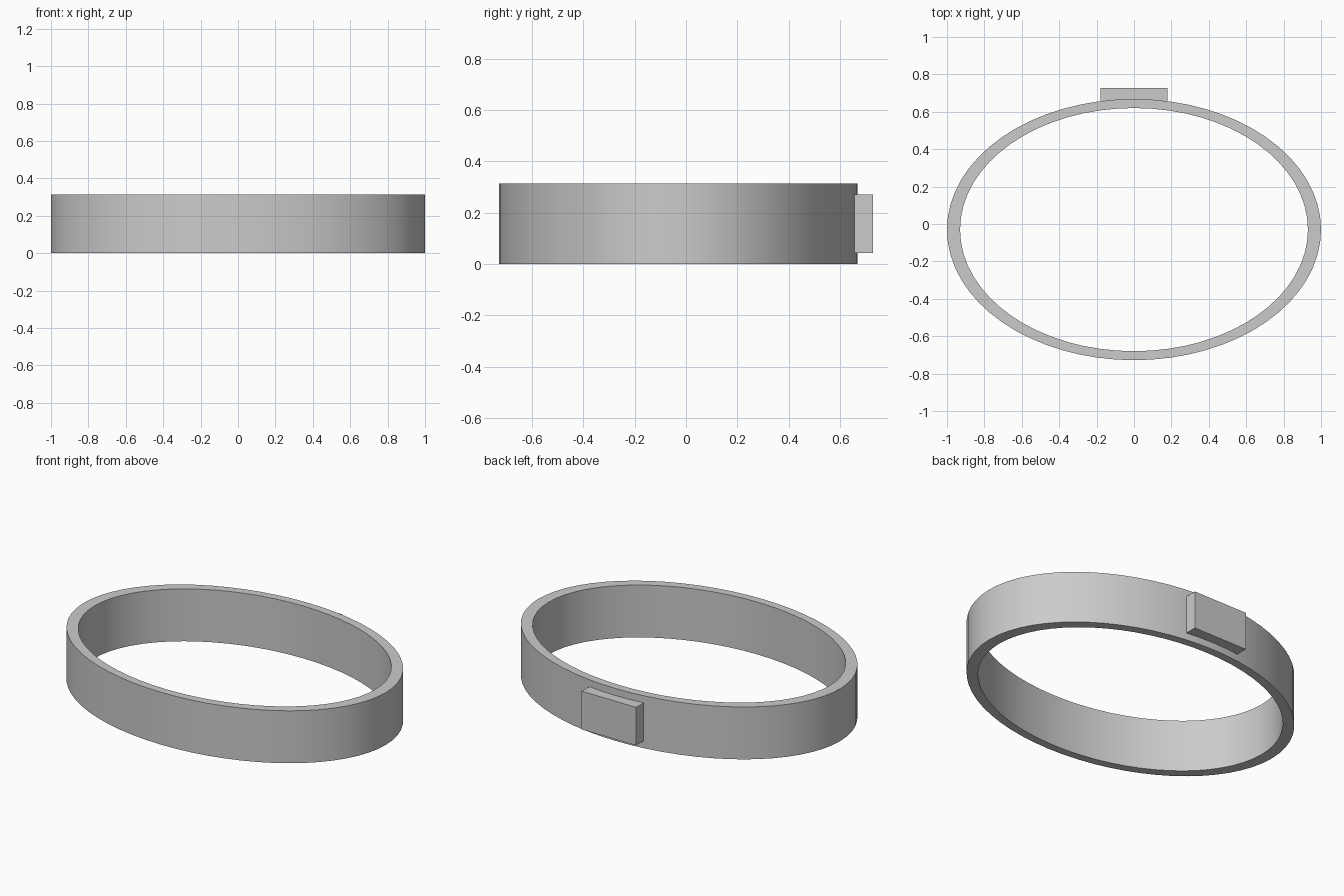
import bpy, bmesh, math
from mathutils import Matrix

cube = bpy.data.objects.get("Cube")
if cube:
    bpy.data.objects.remove(cube, do_unlink=True)

grey = bpy.data.materials.new("light grey")
grey.use_nodes = True
colour = (0.6, 0.6, 0.6, 1)
grey.diffuse_color = colour
grey.node_tree.nodes["Principled BSDF"].inputs["Base Color"].default_value = colour

SEGMENTS = 64
HEIGHT = 0.313
CENTRE_Y = -0.03


def add_object(name, bm):
    bmesh.ops.recalc_face_normals(bm, faces=bm.faces)
    mesh = bpy.data.meshes.new(name)
    bm.to_mesh(mesh)
    bm.free()
    mesh.materials.append(grey)
    obj = bpy.data.objects.new(name, mesh)
    bpy.context.collection.objects.link(obj)
    return obj


def ellipse(bm, rx, ry, z):
    angles = [2 * math.pi * i / SEGMENTS for i in range(SEGMENTS)]
    return [bm.verts.new((rx * math.cos(a), CENTRE_Y + ry * math.sin(a), z)) for a in angles]


# Oval band: four ellipses bridged around its rectangular section
bm = bmesh.new()
loops = [ellipse(bm, 1, 0.698, 0), ellipse(bm, 1, 0.698, HEIGHT),
         ellipse(bm, 0.93, 0.65, HEIGHT), ellipse(bm, 0.93, 0.65, 0)]
for k in range(4):
    a, b = loops[k], loops[(k + 1) % 4]
    for i in range(SEGMENTS):
        j = (i + 1) % SEGMENTS
        bm.faces.new((a[i], a[j], b[j], b[i]))
band = add_object("band", bm)
bpy.ops.object.select_all(action="DESELECT")
band.select_set(True)
bpy.context.view_layer.objects.active = band
bpy.ops.object.shade_smooth_by_angle(angle=math.radians(30))

# Flat block on the back of the band
bm = bmesh.new()
bmesh.ops.create_cube(bm, size=1, matrix=Matrix.Translation((0, 0.692, 0.157))
                      @ Matrix.Diagonal((0.36, 0.072, 0.228, 1)))
add_object("back_block", bm)
